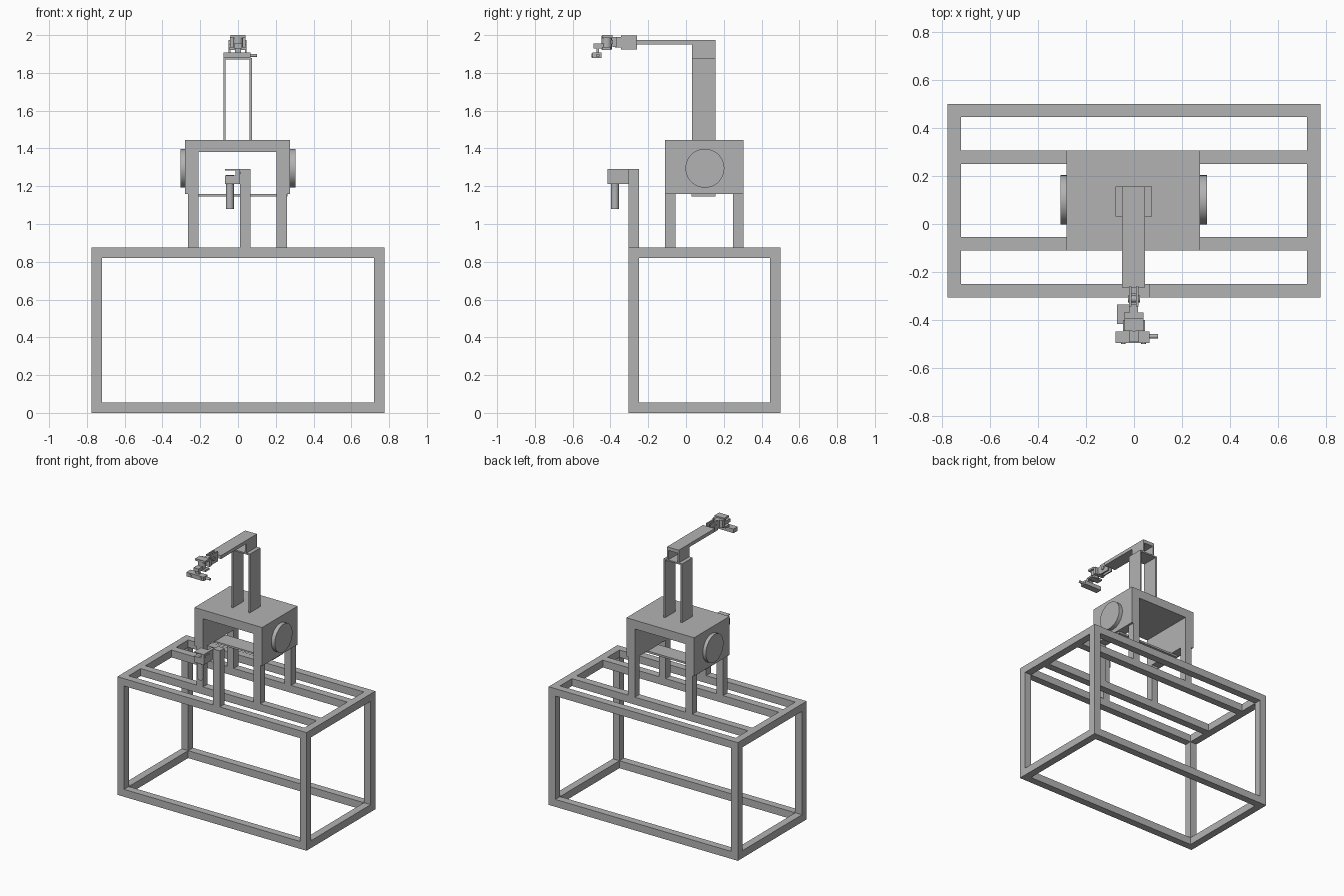
import bpy
import bmesh
from math import pi
from mathutils import Matrix, Vector

cube = bpy.data.objects.get("Cube")
if cube:
    bpy.data.objects.remove(cube)

GREY = bpy.data.materials.new("plain_grey")
GREY.use_nodes = True
GREY.diffuse_color = (0.45, 0.45, 0.45, 1)
GREY.node_tree.nodes["Principled BSDF"].inputs["Base Color"].default_value = (0.45, 0.45, 0.45, 1)


def finish(name, bm):
    mesh = bpy.data.meshes.new(name)
    bmesh.ops.recalc_face_normals(bm, faces=bm.faces)
    bm.to_mesh(mesh)
    bm.free()
    mesh.materials.append(GREY)
    ob = bpy.data.objects.new(name, mesh)
    bpy.context.collection.objects.link(ob)
    return ob


def box(name, x, y, z):
    """Box from (low, high) ranges on each axis."""
    bm = bmesh.new()
    size = [r[1] - r[0] for r in (x, y, z)]
    mid = Vector([(r[0] + r[1]) / 2 for r in (x, y, z)])
    bmesh.ops.create_cube(bm, size=1, matrix=Matrix.Translation(mid) @ Matrix.Diagonal((*size, 1)))
    return finish(name, bm)


def cylinder(name, centre, radius, length, axis="Z", sides=32):
    turn = {"X": Matrix.Rotation(pi / 2, 4, "Y"), "Y": Matrix.Rotation(pi / 2, 4, "X"),
            "Z": Matrix.Identity(4)}[axis]
    bm = bmesh.new()
    bmesh.ops.create_cone(bm, cap_ends=True, segments=sides, radius1=radius, radius2=radius,
                          depth=length, matrix=Matrix.Translation(centre) @ turn)
    for f in bm.faces:
        f.smooth = len(f.verts) == 4
    for e in bm.edges:
        e.smooth = all(f.smooth for f in e.link_faces)
    return finish(name, bm)


def frame(name, profile, y):
    """Extrude a closed x-z outline along y."""
    bm = bmesh.new()
    face = bm.faces.new([bm.verts.new((px, y[0], pz)) for px, pz in profile])
    new = bmesh.ops.extrude_face_region(bm, geom=[face])["geom"]
    bmesh.ops.translate(bm, vec=(0, y[1] - y[0], 0),
                        verts=[v for v in new if isinstance(v, bmesh.types.BMVert)])
    return finish(name, bm)


# Table frame
W, T, TOP = 0.775, 0.055, 0.875
FRONT, BACK = -0.305, 0.5
ends_y = {"front": (FRONT, FRONT + T), "back": (BACK - T, BACK)}
ends_x = {"right": (-W, T - W), "left": (W - T, W)}
levels = {"lower": (0, T), "upper": (TOP - T, TOP)}
for level, z in levels.items():
    for end, y in ends_y.items():
        box(f"{level}_{end}_rail", (-W, W), y, z)
    for side, x in ends_x.items():
        box(f"{level}_{side}_rail", x, (FRONT + T, BACK - T), z)
for end, y in ends_y.items():
    for side, x in ends_x.items():
        box(f"{end}_{side}_table_leg", x, y, (T, TOP - T))

# Cross rails and housing legs
for end, y in {"front": (-0.11, -0.055), "back": (0.25, 0.305)}.items():
    box(f"{end}_cross_rail", (T - W, W - T), y, (TOP - T, TOP))
    for side, x in {"right": (-0.265, -0.21), "left": (0.205, 0.26)}.items():
        box(f"{end}_{side}_housing_leg", x, y, (TOP, 1.16))

# Open housing with side discs
frame("housing", [(-0.28, 1.16), (-0.28, 1.445), (0.275, 1.445), (0.275, 1.16),
                  (0.205, 1.16), (0.205, 1.38), (-0.21, 1.38), (-0.21, 1.16)], (-0.11, 0.305))
cylinder("right_disc", (-0.292, 0.1, 1.295), 0.103, 0.026, "X", 48)
cylinder("left_disc", (0.289, 0.1, 1.295), 0.103, 0.03, "X", 48)
box("housing_tie_plate", (-0.265, 0.262), (0.03, 0.155), (1.146, 1.16))

# Mast plates and arm
for side, x in {"right": (-0.077, -0.065), "left": (0.062, 0.074)}.items():
    box(f"{side}_mast_plate", x, (0.032, 0.156), (1.445, 1.88))
box("mast_cap", (-0.077, 0.074), (0.032, 0.156), (1.87, 1.88))
for side, x in {"right": (-0.05, -0.04), "left": (0.036, 0.046)}.items():
    box(f"{side}_arm_bracket", x, (0.032, 0.156), (1.88, 1.955))
box("arm", (-0.05, 0.046), (-0.265, 0.156), (1.95, 1.975))

# Wrist joint at the end of the arm
for side, x in {"right": (-0.02, -0.01), "left": (0.008, 0.018)}.items():
    box(f"{side}_wrist_cheek", x, (-0.344, -0.26), (1.925, 1.998))
cylinder("wrist_pin", (0, -0.312, 1.963), 0.014, 0.05, "X")
box("wrist_block", (-0.018, 0.016), (-0.375, -0.335), (1.935, 1.99))
box("wrist_plate", (-0.042, 0.04), (-0.39, -0.368), (1.937, 1.99))
box("wrist_neck", (-0.012, 0.012), (-0.405, -0.385), (1.952, 1.975))

# Tool head
box("head_top_plate", (-0.04, 0.04), (-0.445, -0.39), (1.985, 2.0))
cylinder("head_spindle", (0, -0.42, 1.96), 0.027, 0.07)
box("head_lower_plate", (-0.045, 0.045), (-0.445, -0.4), (1.922, 1.936))
box("head_bracket", (-0.02, 0.02), (-0.49, -0.435), (1.93, 1.955))
box("head_hanger", (-0.015, 0.015), (-0.475, -0.46), (1.9, 1.935))
box("tool_bar", (-0.077, 0.065), (-0.495, -0.447), (1.878, 1.908))
cylinder("tool_shaft", (0.078, -0.467, 1.892), 0.009, 0.044, "X", 16)
for x in (-0.045, 0.04):
    cylinder("tool_button", (x, -0.4965, 1.892), 0.01, 0.007, "Y", 16)

# Probe on its own post
box("probe_post", (0.01, 0.065), (FRONT, FRONT + T), (TOP, 1.29))
box("probe_side_plate", (-0.012, 0.01), (-0.415, -0.29), (1.212, 1.29))
box("probe_top_plate", (-0.07, 0.01), (-0.415, -0.335), (1.283, 1.29))
box("probe_clamp", (-0.07, -0.012), (-0.415, -0.335), (1.213, 1.258))
cylinder("probe", (-0.043, -0.376, 1.17), 0.021, 0.18)
for y in (-0.4, -0.375, -0.35):
    cylinder("clamp_bolt", (0.011, y, 1.272), 0.006, 0.006, "X", 12)
